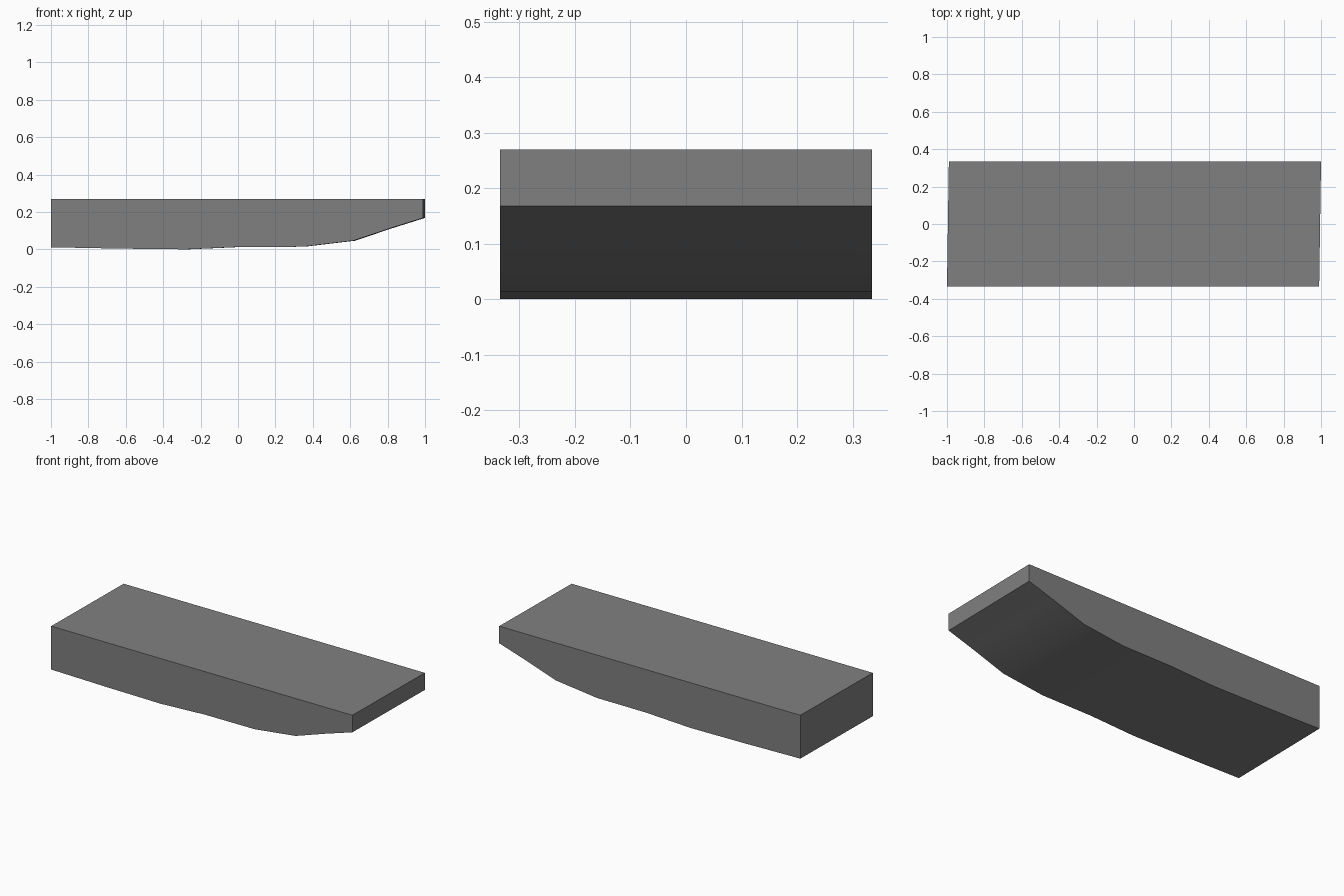
import bpy
import bmesh
import math

cube = bpy.data.objects.get("Cube")
if cube:
    bpy.data.objects.remove(cube, do_unlink=True)

HALF_WIDTH = 0.335
TOP = 0.27
SKEW = 0.005  # the back side sits slightly further along x

# Underside profile from the blunt end to the upswept end
underside = [(-0.995, 0.011), (-0.63, 0.004), (-0.27, 0.0), (0.02, 0.013),
             (0.35, 0.014), (0.62, 0.046), (0.82, 0.113), (0.995, 0.168)]
profile = underside + [(0.995, TOP), (-0.995, TOP)]

# Grey material
grey = bpy.data.materials.new("mid_grey")
grey.use_nodes = True
colour = (0.216, 0.216, 0.216, 1)
grey.diffuse_color = colour
shader = grey.node_tree.nodes["Principled BSDF"]
shader.inputs["Base Color"].default_value = colour

# Slab: the profile bridged between its two sides
bm = bmesh.new()
front, back = [[bm.verts.new((x + side * SKEW, side * HALF_WIDTH, z))
                for x, z in profile] for side in (-1, 1)]
bm.faces.new(front)
bm.faces.new(back[::-1])
for i in range(len(profile)):
    j = (i + 1) % len(profile)
    bm.faces.new((front[i], back[i], back[j], front[j]))
bmesh.ops.recalc_face_normals(bm, faces=bm.faces)
mesh = bpy.data.meshes.new("slab")
bm.to_mesh(mesh)
bm.free()
mesh.materials.append(grey)
slab = bpy.data.objects.new("slab", mesh)
bpy.context.collection.objects.link(slab)

# Smooth the curved underside, keep the box edges sharp
bpy.ops.object.select_all(action="DESELECT")
slab.select_set(True)
bpy.context.view_layer.objects.active = slab
bpy.ops.object.shade_smooth_by_angle(angle=math.radians(30))
